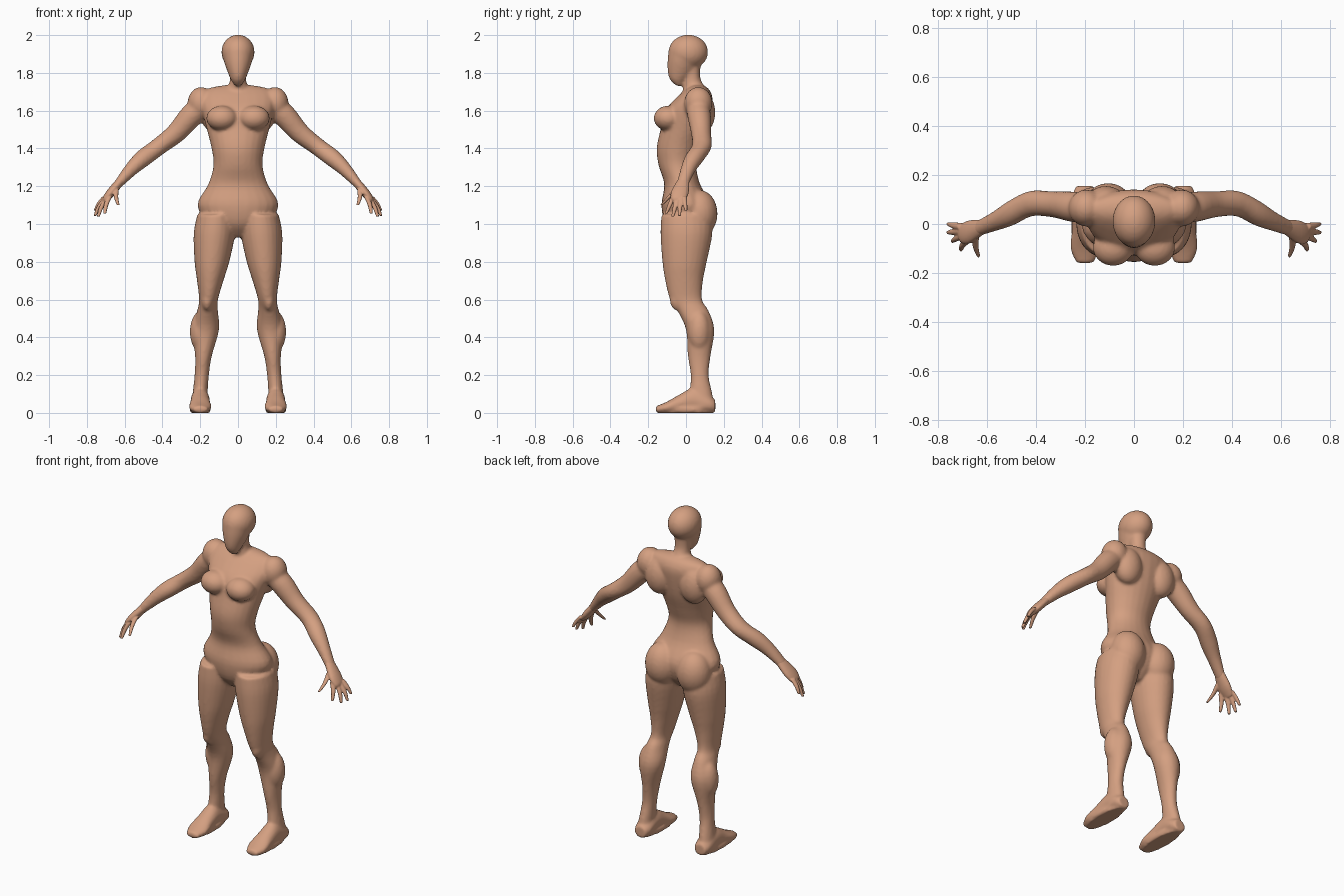
import bpy
import bmesh
from math import cos, pi, sin, tau
from mathutils import Matrix, Vector

default_cube = bpy.data.objects.get("Cube")
if default_cube:
    bpy.data.objects.remove(default_cube, do_unlink=True)

X, Y, Z = Vector((1, 0, 0)), Vector((0, 1, 0)), Vector((0, 0, 1))
ACROSS_ARM = (X + Z).normalized()
LEFT, RIGHT = 1, -1

skin = bpy.data.materials.new("warm skin")
skin.use_nodes = True
skin_colour = (.66, .35, .22, 1)
skin.diffuse_color = skin_colour
skin.node_tree.nodes["Principled BSDF"].inputs["Base Color"].default_value = skin_colour


def level(z, wide, front, back, x=0):
    """Horizontal cross-section given by its half width, front and back."""
    return Vector((x, (front + back) / 2, z)), wide, (back - front) / 2


def leg_level(z, wide, front, back):
    """Leg cross-section; the legs spread evenly towards the ground."""
    return level(z, wide, front, back, x=.21 - .09 * z)


def foot_section(y, wide, height):
    """Upright cross-section resting on the ground."""
    return Vector((.2, y, height / 2)), wide, height / 2


def limb_section(x, y, z, radius, flatness=1):
    return Vector((x, y, z)), radius, radius * flatness


def refine(sections, steps=4):
    """Pass a smooth curve through the section values."""
    rows = [Vector((*centre, ru, rv)) for centre, ru, rv in sections]
    rows = [rows[0], *rows, rows[-1]]
    result = []
    for a, b, c, d in zip(rows, rows[1:], rows[2:], rows[3:]):
        for i in range(steps):
            t = i / steps
            result.append(b + (c - a) * (t / 2)
                          + (a * 2 - b * 5 + c * 4 - d) * (t * t / 2)
                          + (b * 3 - a - c * 3 + d) * (t * t * t / 2))
    return result + [rows[-1]]


def loft(bm, sections, u=X, v=Y, side=LEFT, segments=24):
    """Skin a row of elliptical sections lying in the plane of u and v."""
    loops = []
    for x, y, z, ru, rv in refine(sections):
        loop = []
        for i in range(segments):
            angle = tau * i / segments
            p = Vector((x, y, z)) + u * (ru * cos(angle)) + v * (rv * sin(angle))
            loop.append(bm.verts.new((p.x * side, p.y, p.z)))
        loops.append(loop)
    for low, high in zip(loops, loops[1:]):
        for i in range(segments):
            j = (i + 1) % segments
            bm.faces.new((low[i], low[j], high[j], high[i]))
    bm.faces.new(loops[0])
    bm.faces.new(loops[-1])


def muscle(bm, centre, radii, side=LEFT):
    x, y, z = centre
    place = Matrix.Translation((x * side, y, z)) @ Matrix.Diagonal((*radii, 1))
    bmesh.ops.create_uvsphere(bm, u_segments=24, v_segments=16, radius=1, matrix=place)


def finish(name, bm, voxel, passes):
    """Fuse the overlapping forms into one smooth skin."""
    bmesh.ops.recalc_face_normals(bm, faces=bm.faces)
    mesh = bpy.data.meshes.new(name)
    bm.to_mesh(mesh)
    bm.free()
    mesh.materials.append(skin)
    obj = bpy.data.objects.new(name, mesh)
    bpy.context.collection.objects.link(obj)
    fuse = obj.modifiers.new("fuse", 'REMESH')
    fuse.mode = 'VOXEL'
    fuse.voxel_size = voxel
    fuse.use_smooth_shade = True
    soften = obj.modifiers.new("soften", 'SMOOTH')
    soften.factor = .5
    soften.iterations = passes


body = bmesh.new()

# Torso, from crotch to collar
loft(body, [
    level(z=.93, wide=.03, front=-.05, back=.05),
    level(z=1, wide=.15, front=-.11, back=.11),
    level(z=1.1, wide=.215, front=-.13, back=.13),
    level(z=1.21, wide=.158, front=-.115, back=.075),
    level(z=1.31, wide=.13, front=-.145, back=.055),
    level(z=1.4, wide=.14, front=-.155, back=.08),
    level(z=1.5, wide=.165, front=-.135, back=.115),
    level(z=1.6, wide=.19, front=-.11, back=.135),
    level(z=1.67, wide=.2, front=-.05, back=.14),
    level(z=1.715, wide=.165, front=0, back=.12),
    level(z=1.735, wide=.07, front=.03, back=.09),
])

# Neck
loft(body, [
    level(z=1.66, wide=.075, front=-.02, back=.13),
    level(z=1.73, wide=.05, front=-.015, back=.095),
    level(z=1.78, wide=.043, front=-.01, back=.075),
    level(z=1.86, wide=.05, front=-.02, back=.08),
])

# Face tapering to the chin, and the cranium
loft(body, [
    level(z=1.73, wide=.015, front=-.05, back=-.02),
    level(z=1.76, wide=.036, front=-.082, back=0),
    level(z=1.8, wide=.053, front=-.096, back=.04),
    level(z=1.86, wide=.074, front=-.098, back=.08),
    level(z=1.92, wide=.085, front=-.093, back=.11),
])
muscle(body, centre=(0, .012, 1.91), radii=(.088, .105, .092))

for side in (LEFT, RIGHT):
    # Breast, shoulder, shoulder blade and buttock
    muscle(body, (.085, -.095, 1.56), (.083, .076, .066), side)
    muscle(body, (.195, .065, 1.64), (.072, .075, .085), side)
    muscle(body, (.115, .085, 1.59), (.085, .07, .11), side)
    muscle(body, (.105, .07, 1.055), (.1, .097, .125), side)

    # Leg from hip to ankle
    loft(body, [
        leg_level(z=1.05, wide=.1, front=-.13, back=.13),
        leg_level(z=.95, wide=.11, front=-.135, back=.14),
        leg_level(z=.8, wide=.092, front=-.125, back=.11),
        leg_level(z=.7, wide=.07, front=-.11, back=.09),
        leg_level(z=.6, wide=.05, front=-.085, back=.085),
        leg_level(z=.54, wide=.055, front=-.045, back=.12),
        leg_level(z=.44, wide=.07, front=0, back=.15),
        leg_level(z=.3, wide=.044, front=.01, back=.13),
        leg_level(z=.2, wide=.038, front=.025, back=.12),
        leg_level(z=.1, wide=.04, front=.02, back=.14),
        leg_level(z=.03, wide=.045, front=.03, back=.15),
    ], side=side)

    # Kneecap and outer calf
    muscle(body, (.163, -.04, .6), (.032, .046, .06), side)
    muscle(body, (.195, .07, .43), (.06, .06, .11), side)

    # Foot from heel to toe, with a flat sole
    loft(body, [
        foot_section(y=.155, wide=.035, height=.07),
        foot_section(y=.12, wide=.05, height=.09),
        foot_section(y=.04, wide=.05, height=.13),
        foot_section(y=-.03, wide=.053, height=.1),
        foot_section(y=-.1, wide=.06, height=.06),
        foot_section(y=-.16, wide=.035, height=.035),
    ], X, Z, side)
    loft(body, [
        level(z=0, wide=.052, front=-.155, back=.145, x=.2),
        level(z=.025, wide=.057, front=-.16, back=.15, x=.2),
    ], side=side)

    # Arm from shoulder to wrist
    loft(body, [
        limb_section(x=.17, y=.06, z=1.64, radius=.06),
        limb_section(x=.25, y=.07, z=1.57, radius=.062),
        limb_section(x=.33, y=.08, z=1.48, radius=.053),
        limb_section(x=.42, y=.083, z=1.41, radius=.052, flatness=.9),
        limb_section(x=.5, y=.045, z=1.35, radius=.052, flatness=.9),
        limb_section(x=.57, y=.01, z=1.285, radius=.04, flatness=.9),
        limb_section(x=.64, y=-.02, z=1.205, radius=.032, flatness=.7),
    ], Y, ACROSS_ARM, side)

finish("body", body, voxel=.009, passes=5)


def finger(bm, knuckle, tip, side):
    middle = knuckle.lerp(tip, .5) + X * .006
    loft(bm, [
        limb_section(*knuckle, radius=.015),
        limb_section(*middle, radius=.0125),
        limb_section(*tip, radius=.008),
    ], side=side, segments=12)


for name, side in (("left_hand", LEFT), ("right_hand", RIGHT)):
    hand = bmesh.new()

    # Palm
    loft(hand, [
        limb_section(x=.615, y=-.012, z=1.235, radius=.03, flatness=.75),
        limb_section(x=.67, y=-.032, z=1.17, radius=.047, flatness=.5),
        limb_section(x=.7, y=-.038, z=1.135, radius=.04, flatness=.45),
        limb_section(x=.71, y=-.038, z=1.12, radius=.028, flatness=.4),
    ], Y, ACROSS_ARM, side)

    # Four fingers in a fan, the middle ones longer
    for i in range(4):
        across = i / 3
        knuckle = Vector((.68, -.067, 1.145)).lerp(Vector((.705, -.01, 1.145)), across)
        tip = Vector((.705, -.105, 1.055)).lerp(Vector((.757, 0, 1.07)), across)
        reach = Vector((.02, 0, -.025)) * sin(pi * across)
        finger(hand, knuckle + reach / 2, tip + reach, side)

    # Thumb
    finger(hand, Vector((.645, -.05, 1.185)), Vector((.634, -.13, 1.1)), side)
    finish(name, hand, voxel=.004, passes=3)
